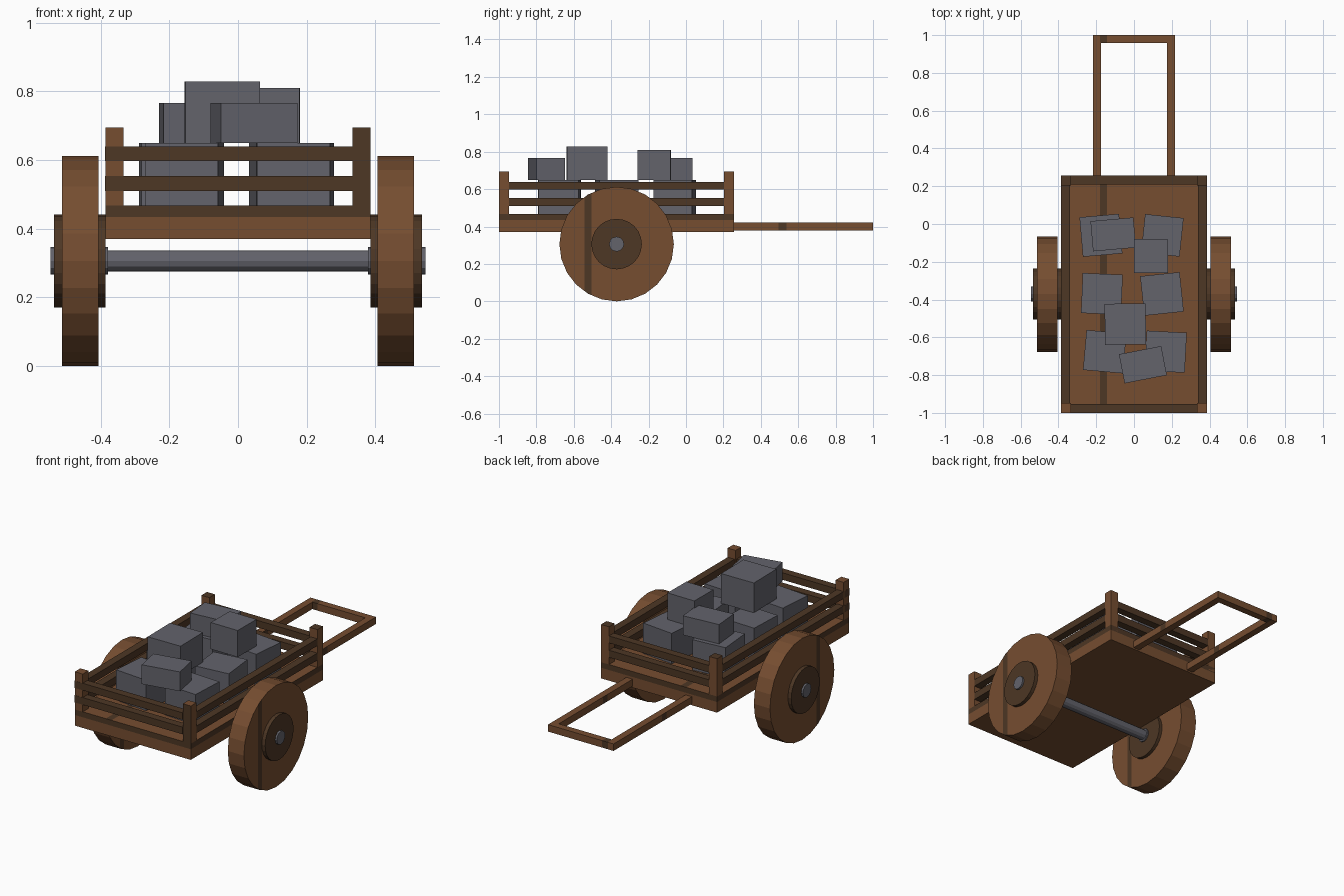
import bpy, bmesh, math
from mathutils import Matrix, Vector

if "Cube" in bpy.data.objects:
    bpy.data.objects.remove(bpy.data.objects["Cube"])


def material(name, rgb):
    m = bpy.data.materials.new(name)
    m.diffuse_color = (*rgb, 1)
    m.use_nodes = True
    m.node_tree.nodes["Principled BSDF"].inputs["Base Color"].default_value = m.diffuse_color
    return m


WOOD = material("warm wood", (0.180, 0.075, 0.030))
DARK = material("dark wood", (0.075, 0.038, 0.018))
STONE = material("grey stone", (0.125, 0.125, 0.148))


def finish(name, bm, *mats):
    me = bpy.data.meshes.new(name)
    bm.to_mesh(me)
    bm.free()
    for m in mats:
        me.materials.append(m)
    ob = bpy.data.objects.new(name, me)
    bpy.context.collection.objects.link(ob)
    return ob


def box_bm(lo, hi, turn=0):
    lo, hi = Vector(lo), Vector(hi)
    bm = bmesh.new()
    bmesh.ops.create_cube(bm, size=1, matrix=Matrix.Translation((lo + hi) / 2)
                          @ Matrix.Rotation(math.radians(turn), 4, 'Z')
                          @ Matrix.Diagonal((*(hi - lo), 1)))
    return bm


def rod_bm(x0, x1, radius, sides):
    # cylinder along x on the axle line
    bm = bmesh.new()
    bmesh.ops.create_cone(bm, cap_ends=True, segments=sides, radius1=radius, radius2=radius,
                          depth=abs(x1 - x0),
                          matrix=Matrix.Translation(((x0 + x1) / 2, AXLE_Y, AXLE_Z))
                          @ Matrix.Rotation(math.pi / 2, 4, 'Y'))
    return bm


def stain(bm, axis, lo, hi, rule):
    # cut a band across one axis and give the chosen faces the second material
    no = Vector([1 if i == axis else 0 for i in range(3)])
    for v in (lo, hi):
        bmesh.ops.bisect_plane(bm, geom=bm.verts[:] + bm.edges[:] + bm.faces[:],
                               plane_co=no * v, plane_no=no)
    bm.normal_update()
    for f in bm.faces:
        if lo < f.calc_center_median()[axis] < hi and rule(f.normal):
            f.material_index = 1


AXLE_Y, AXLE_Z = -0.371, 0.306
W, FRONT, BACK = 0.386, -1.0, 0.256
P = 0.053                                   # post width

# cart bed, with dark upper edge and a dark grain line on the floor
bm = box_bm((-W, FRONT, 0.37), (W, BACK, 0.467))
stain(bm, 2, 0.434, 0.5, lambda n: abs(n.z) < 0.5)
stain(bm, 0, -0.18, -0.142, lambda n: n.z > 0.5)
finish("cart_bed", bm, WOOD, DARK)

# corner posts
for sx in (-1, 1):
    for y0 in (FRONT, BACK - P):
        x0 = -W if sx < 0 else W - P
        bm = box_bm((x0, y0, 0.44), (x0 + P, y0 + P, 0.694))
        bm.normal_update()
        for f in bm.faces:
            if (sx > 0 and y0 == FRONT and f.normal.y < -0.5) or (y0 > 0 and f.normal.z > 0.5):
                f.material_index = 1
        finish("corner_post", bm, WOOD, DARK)

# two rails on every side
T = 0.046
for z0, z1 in ((0.51, 0.553), (0.597, 0.639)):
    for x0 in (-W, W - T):
        finish("side_rail", box_bm((x0, FRONT + P, z0), (x0 + T, BACK - P, z1)), DARK)
    finish("front_rail", box_bm((-W - 0.001, FRONT - 0.001, z0), (W - P, FRONT + T, z1)), DARK)
    finish("back_rail", box_bm((-W + P, BACK - T, z0), (W - P, BACK, z1)), DARK)

# pull handle
for x0 in (-0.218, 0.176):
    bm = box_bm((x0, BACK - 0.01, 0.379), (x0 + 0.042, 0.96, 0.421))
    stain(bm, 1, 0.495, 0.538, lambda n: abs(n.x) > 0.5)
    finish("handle_shaft", bm, WOOD, DARK)
bm = box_bm((-0.218, 0.958, 0.379), (0.218, 1.0, 0.421))
stain(bm, 0, -0.18, -0.142, lambda n: abs(n.x) < 0.5)
finish("handle_grip", bm, WOOD, DARK)

# axle, wheels and hubs
finish("axle", rod_bm(-0.40, 0.40, 0.031, 12), STONE)
for s in (-1, 1):
    bm = rod_bm(s * 0.406, s * 0.513, 0.306, 24)
    stain(bm, 1, -0.542, -0.506, lambda n: abs(n.x) > 0.9)
    finish("wheel", bm, WOOD, DARK)
    finish("wheel_hub", rod_bm(s * 0.386, s * 0.535, 0.135, 24), DARK)
    finish("axle_cap", rod_bm(s * 0.378, s * 0.546, 0.040, 12), STONE)

# stone blocks: centre x, y, size x, y, bottom, top, turn
for x, y, sx, sy, z0, z1, turn in (
        (-0.175, -0.06, 0.21, 0.21, 0.46, 0.65, 5),
        (0.15, -0.06, 0.205, 0.205, 0.46, 0.65, -6),
        (-0.17, -0.37, 0.212, 0.212, 0.46, 0.65, -2.5),
        (0.148, -0.37, 0.21, 0.21, 0.46, 0.65, 6),
        (-0.155, -0.676, 0.212, 0.212, 0.46, 0.65, -5),
        (0.168, -0.676, 0.212, 0.212, 0.46, 0.65, -3),
        (-0.11, -0.055, 0.228, 0.16, 0.65, 0.766, 5),
        (0.09, -0.17, 0.18, 0.178, 0.65, 0.81, -0.5),
        (-0.046, -0.53, 0.217, 0.217, 0.65, 0.829, 0.7),
        (0.047, -0.745, 0.228, 0.157, 0.65, 0.766, 11)):
    finish("stone_block", box_bm((x - sx / 2, y - sy / 2, z0), (x + sx / 2, y + sy / 2, z1), turn), STONE)
